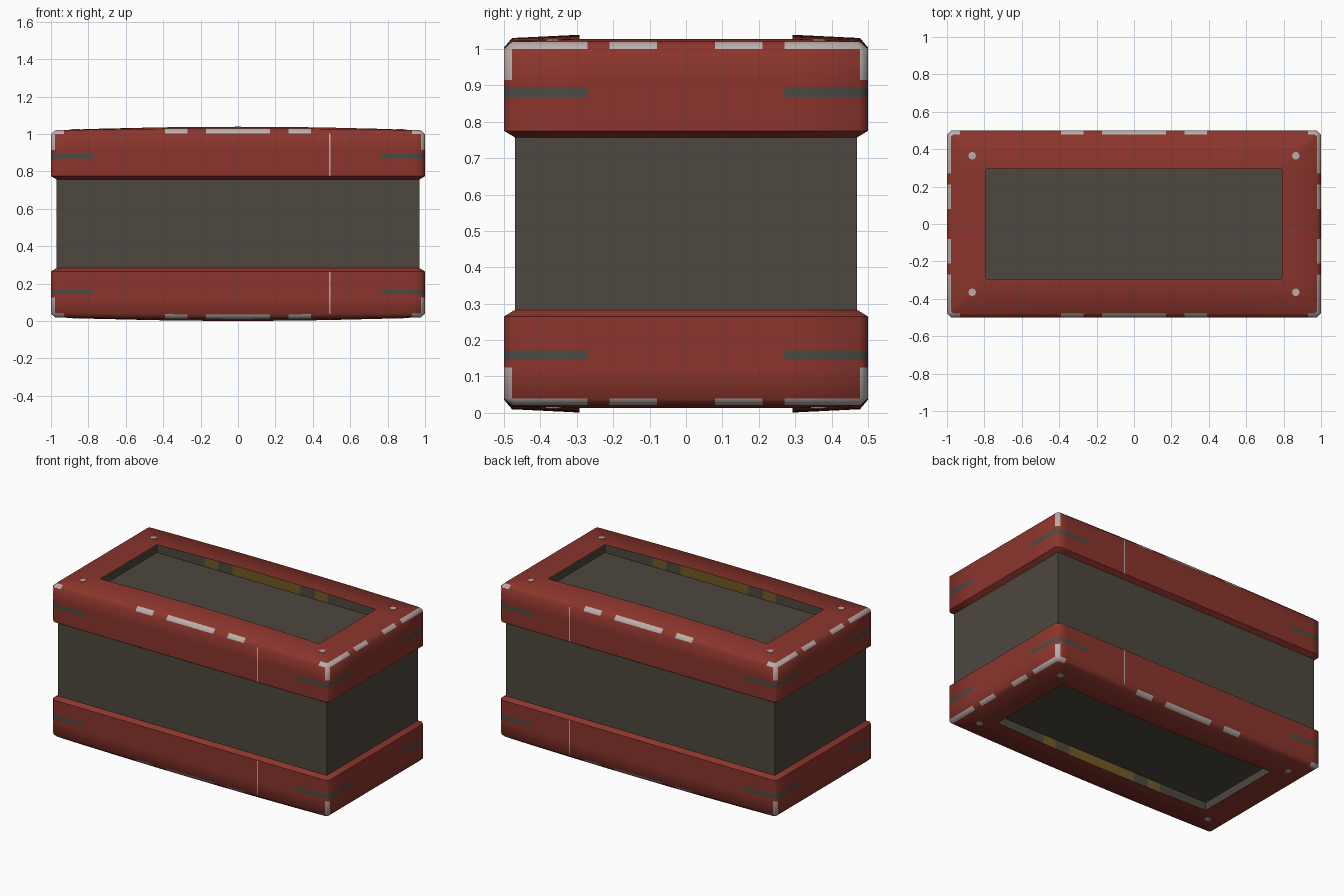
import bpy, bmesh, math

if "Cube" in bpy.data.objects:
    bpy.data.objects.remove(bpy.data.objects["Cube"])

MID = 0.52  # half height; everything mirrors about this plane


def material(name, rgb):
    m = bpy.data.materials.new(name)
    m.diffuse_color = (*[(c / 255) ** 2.2 for c in rgb], 1)
    m.use_nodes = True
    m.node_tree.nodes["Principled BSDF"].inputs["Base Color"].default_value = m.diffuse_color
    return m


RED = material("red_paint", (138, 56, 48))
DARK = material("dark_panel", (78, 73, 65))
STRIPE = material("grey_stripe", (74, 76, 70))
WORN = material("worn_edge", (184, 172, 168))
GOLD = material("ochre_mark", (112, 90, 42))


def add_object(name, bm, mats, smooth=False):
    me = bpy.data.meshes.new(name)
    bm.to_mesh(me)
    bm.free()
    ob = bpy.data.objects.new(name, me)
    bpy.context.collection.objects.link(ob)
    ob.location.z = MID
    for m in mats:
        me.materials.append(m)
    if smooth:
        bpy.context.view_layer.objects.active = ob
        ob.select_set(True)
        bpy.ops.object.shade_smooth_by_angle(angle=math.radians(50))
        ob.select_set(False)
    return ob


def mirror_down(ob):
    mod = ob.modifiers.new("mirror", 'MIRROR')
    mod.use_axis = (False, False, True)
    mod.use_mirror_merge = False


# Body box, its top and bottom form the recess floors
bm = bmesh.new()
bmesh.ops.create_cube(bm, size=1)
bmesh.ops.scale(bm, vec=(1.94, 0.94, 2 * (0.975 - MID)), verts=bm.verts)
add_object("body", bm, [DARK])

# Cuts along the sides, placed where the paint changes
XC = [0.17, 0.245, 0.27, 0.35, 0.39, 0.445, 0.77, 0.93]
XC = [-x for x in reversed(XC)] + [0] + XC
XC = sorted(XC + [0.486, 0.495])
YC = [-0.27, -0.21, -0.08, 0, 0.08, 0.21, 0.27]

# Rim section: half x, half y, z, corner cut, bow along the long sides
SECTION = [(0.97, 0.47, 0.757, 0.0, 0.0), (1.0, 0.5, 0.775, 0.022, 0.0),
           (1.0, 0.5, 0.868, 0.022, 0.0), (1.0, 0.5, 0.895, 0.022, 0.0),
           (1.0, 0.5, 0.915, 0.022, 0.0), (1.0, 0.5, 1.0, 0.022, 0.004),
           (0.978, 0.478, 1.02, 0.01, 0.010), (0.79, 0.293, 1.027, 0.0, 0.012),
           (0.79, 0.293, 0.970, 0.0, 0.0)]


def ring(hx, hy, z, c, bow):
    """One closed outline, counter-clockwise from the front left corner."""
    def cl(v, h):
        return max(-(h - c), min(h - c, v))
    xs = [-(hx - c)] + [cl(x, hx) for x in XC] + [hx - c]
    ys = [-(hy - c)] + [cl(y, hy) for y in YC] + [hy - c]
    pts = [(x, -hy) for x in xs] + [(hx, y) for y in ys]
    pts += [(x, hy) for x in reversed(xs)] + [(-hx, y) for y in reversed(ys)]
    out = []
    for x, y in pts:
        lift = bow * (1 - (x / hx) ** 2) if abs(y) > hy - 1e-4 else 0
        out.append((x, y, z + lift - MID))
    return out


def paint(row, c):
    """Material slot: 0 red, 1 stripe, 2 worn, 3 dark, 4 ochre."""
    x, y = abs(c.x), abs(c.y)
    long_side = y > (0.48 if row < 7 else 0.29)
    corner = x > 0.98 and y > 0.48
    if row == 2 and ((long_side and x > 0.77) or (x > 0.98 and y > 0.27)):
        return 1
    if row == 4 and corner:
        return 2
    if row in (1, 2, 3, 4) and 0.486 < c.x < 0.495:
        return 2
    if row == 5:
        if corner:
            return 2
        if long_side:
            return 2 if x < 0.17 or 0.27 < x < 0.39 or x > 0.93 else 0
        return 2 if 0.08 < y < 0.21 or y > 0.27 else 0
    if row == 7:
        gold = x < 0.245 or 0.35 < x < 0.445
        return 4 if long_side and gold else 3
    return 0


# Padded rim with chamfered edges, worn marks and corner stripes
bm = bmesh.new()
rings = [[bm.verts.new(p) for p in ring(*s)] for s in SECTION]
n = len(rings[0])
for row in range(len(rings) - 1):
    a, b = rings[row], rings[row + 1]
    for i in range(n):
        j = (i + 1) % n
        f = bm.faces.new((a[i], a[j], b[j], b[i]))
        f.material_index = paint(row, f.calc_center_median())
bmesh.ops.remove_doubles(bm, verts=bm.verts, dist=1e-4)
mirror_down(add_object("rim", bm, [RED, STRIPE, WORN, DARK, GOLD], True))

# Rivet plates on the rim corners
bm = bmesh.new()
for sx in (-1, 1):
    for sy in (-1, 1):
        made = bmesh.ops.create_cone(bm, cap_ends=True, segments=8, radius1=0.021,
                                     radius2=0.021, depth=0.008)
        bmesh.ops.translate(bm, vec=(0.865 * sx, 0.365 * sy, 1.0235 - MID),
                            verts=made["verts"])
mirror_down(add_object("rivets", bm, [WORN]))
